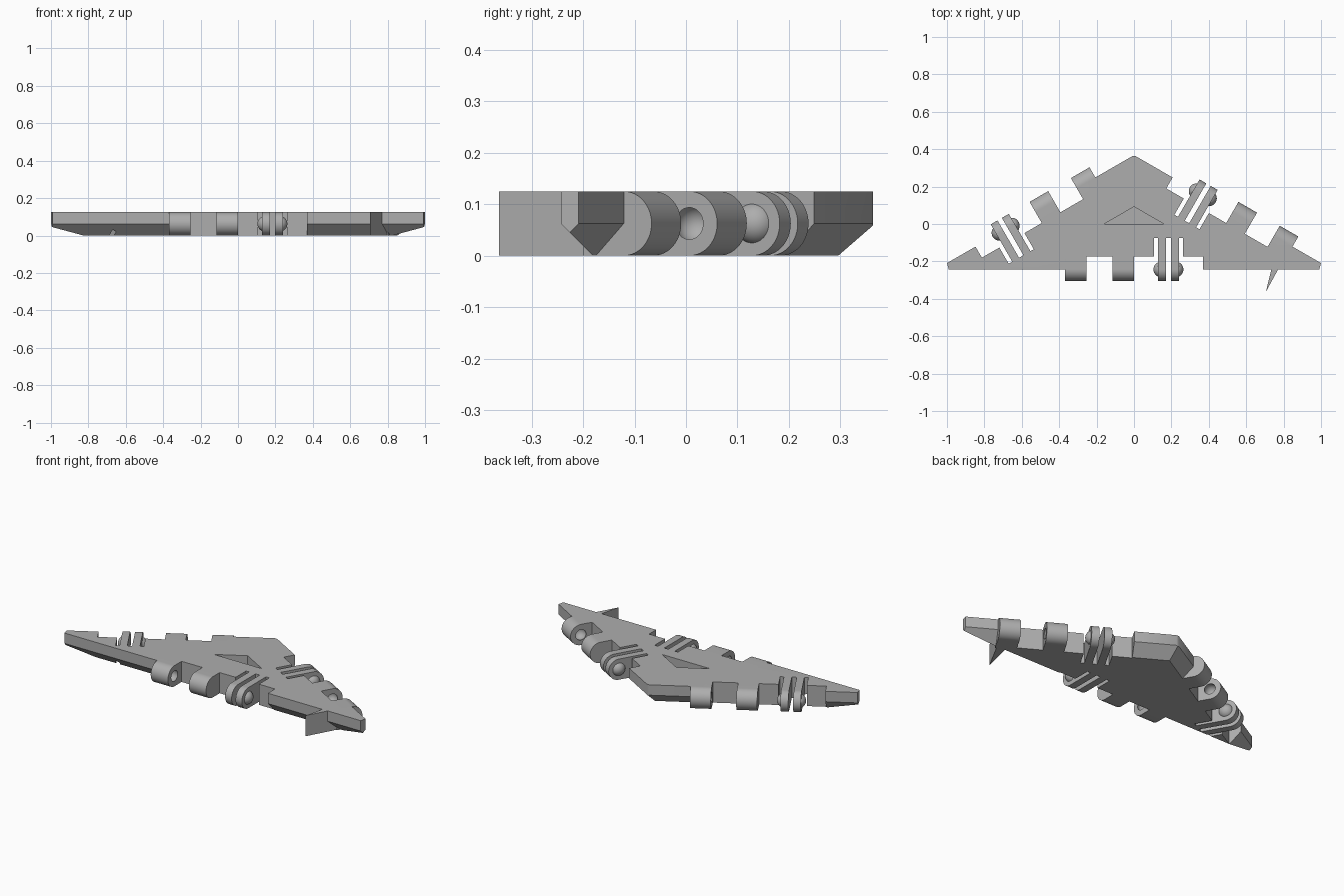
import bpy
import bmesh
import math
from mathutils import Matrix, Vector

H = 0.125          # tile thickness
R = H / 2          # hinge radius and bottom bevel
BASE_Y, APEX_Y, CORNER_X = -0.243, 0.368, 1.059

cube = bpy.data.objects.get("Cube")
if cube:
    bpy.data.objects.remove(cube, do_unlink=True)

grey = bpy.data.materials.new("plain grey")
grey.use_nodes = True
colour = (0.42, 0.42, 0.42, 1)
grey.diffuse_color = colour
grey.node_tree.nodes["Principled BSDF"].inputs["Base Color"].default_value = colour


def add_object(name, bm, matrix=Matrix()):
    bmesh.ops.recalc_face_normals(bm, faces=bm.faces)
    mesh = bpy.data.meshes.new(name)
    bm.to_mesh(mesh)
    bm.free()
    mesh.transform(matrix)
    mesh.materials.append(grey)
    obj = bpy.data.objects.new(name, mesh)
    bpy.context.scene.collection.objects.link(obj)
    return obj


def prism(name, points, direction, matrix=Matrix()):
    bm = bmesh.new()
    face = bm.faces.new([bm.verts.new(p) for p in points])
    ext = bmesh.ops.extrude_face_region(bm, geom=[face])
    moved = [v for v in ext["geom"] if isinstance(v, bmesh.types.BMVert)]
    bmesh.ops.translate(bm, verts=moved, vec=direction)
    return add_object(name, bm, matrix)


def box(name, x0, x1, y0, y1, z0, z1, matrix):
    pts = [(x0, y0, z0), (x1, y0, z0), (x1, y1, z0), (x0, y1, z0)]
    return prism(name, pts, (0, 0, z1 - z0), matrix)


def ball(name, x, radius, matrix):
    bm = bmesh.new()
    turn = Matrix.Rotation(math.pi / 2, 4, 'Y')
    bmesh.ops.create_uvsphere(bm, u_segments=32, v_segments=20, radius=radius,
                              matrix=Matrix.Translation((x, 0, R)) @ turn)
    return add_object(name, bm, matrix)


def knuckle(name, x0, x1, matrix):
    # D-shaped section: straight into the body, round on the outside
    pts = [(x0, 0.09, 0), (x0, 0.09, H)]
    for i in range(33):
        a = math.pi / 2 + math.pi * i / 32
        pts.append((x0, R * math.cos(a), R + R * math.sin(a)))
    return prism(name, pts, (x1 - x0, 0, 0), matrix)


def combine(target, tool, operation):
    mod = target.modifiers.new("combine", 'BOOLEAN')
    mod.operation = operation
    mod.solver = 'EXACT'
    mod.object = tool
    bpy.context.view_layer.objects.active = target
    bpy.ops.object.modifier_apply(modifier=mod.name)
    bpy.data.objects.remove(tool, do_unlink=True)


# Triangular body, bevelled over the lower half
corners = [Vector((-CORNER_X, BASE_Y, 0)), Vector((CORNER_X, BASE_Y, 0)),
           Vector((0, APEX_Y, 0))]
half = math.radians(15)
side = R / math.sin(half)
inset = [Vector((side * math.cos(half), R, 0)),
         Vector((-side * math.cos(half), R, 0)),
         Vector((0, -R / math.sin(math.radians(60)), 0))]
bm = bmesh.new()
rings = [[bm.verts.new(c + i) for c, i in zip(corners, inset)]]
for z in (R, H):
    rings.append([bm.verts.new((c.x, c.y, z)) for c in corners])
for low, high in zip(rings, rings[1:]):
    for i in range(3):
        j = (i + 1) % 3
        bm.faces.new((low[i], low[j], high[j], high[i]))
bm.faces.new(rings[0][::-1])
bm.faces.new(rings[2])

# Blunt tips
cos_h, sin_h = math.cos(half), math.sin(half)
for point, normal in (((1, -0.208, 0), (cos_h, -sin_h, 0)),
                      ((-1, -0.208, 0), (-cos_h, -sin_h, 0)),
                      ((0, 0.363, 0), (0, 1, 0))):
    cut = bmesh.ops.bisect_plane(bm, geom=bm.verts[:] + bm.edges[:] + bm.faces[:],
                                 plane_co=point, plane_no=normal, clear_outer=True)
    rim = [e for e in cut["geom_cut"] if isinstance(e, bmesh.types.BMEdge)]
    bmesh.ops.contextual_create(bm, geom=rim)
body = add_object("hinged_tile", bm)

# The same hinge on each of the three edges (local x along edge, y inward)
edge_frames = [((0, BASE_Y, 0), 0), ((0.527, 0.064, 0), 150), ((-0.527, 0.064, 0), 210)]
frames = [Matrix.Translation(p) @ Matrix.Rotation(math.radians(a), 4, 'Z')
          for p, a in edge_frames]
for m in frames:
    combine(body, box("recess", -0.36, 0.37, -0.2, 0.068, -0.1, 0.3, m), 'DIFFERENCE')
for m in frames:
    for x0, x1 in ((-0.37, -0.255), (-0.115, 0), (0.115, 0.255)):
        combine(body, knuckle("knuckle", x0, x1, m), 'UNION')
    # Sockets in the facing knuckle ends
    for x in (-0.275, -0.095):
        combine(body, ball("socket", x, 0.037, m), 'DIFFERENCE')
    # Outer slots, snap balls, then the slot between the fingers
    for x0, x1 in ((0.107, 0.128), (0.24, 0.262)):
        combine(body, box("slot", x0, x1, -0.1, 0.168, -0.1, 0.3, m), 'DIFFERENCE')
    for x in (0.146, 0.222):
        combine(body, ball("snap_ball", x, 0.042, m), 'UNION')
    combine(body, box("slot", 0.171, 0.198, -0.1, 0.168, -0.1, 0.3, m), 'DIFFERENCE')

# Triangular pocket in the top
combine(body, prism("pocket", [(-0.16, 0, R), (0.16, 0, R), (0, 0.092, R)],
                    (0, 0, 0.2)), 'DIFFERENCE')

# Pointed fin by the left tip
combine(body, prism("fin", [(0.705, -0.363, 0), (0.805, -0.18, 0), (0.75, -0.18, 0)],
                    (0, 0, H)), 'UNION')

bpy.ops.object.select_all(action='DESELECT')
body.select_set(True)
bpy.context.view_layer.objects.active = body
bpy.ops.object.shade_smooth_by_angle(angle=math.radians(30))
